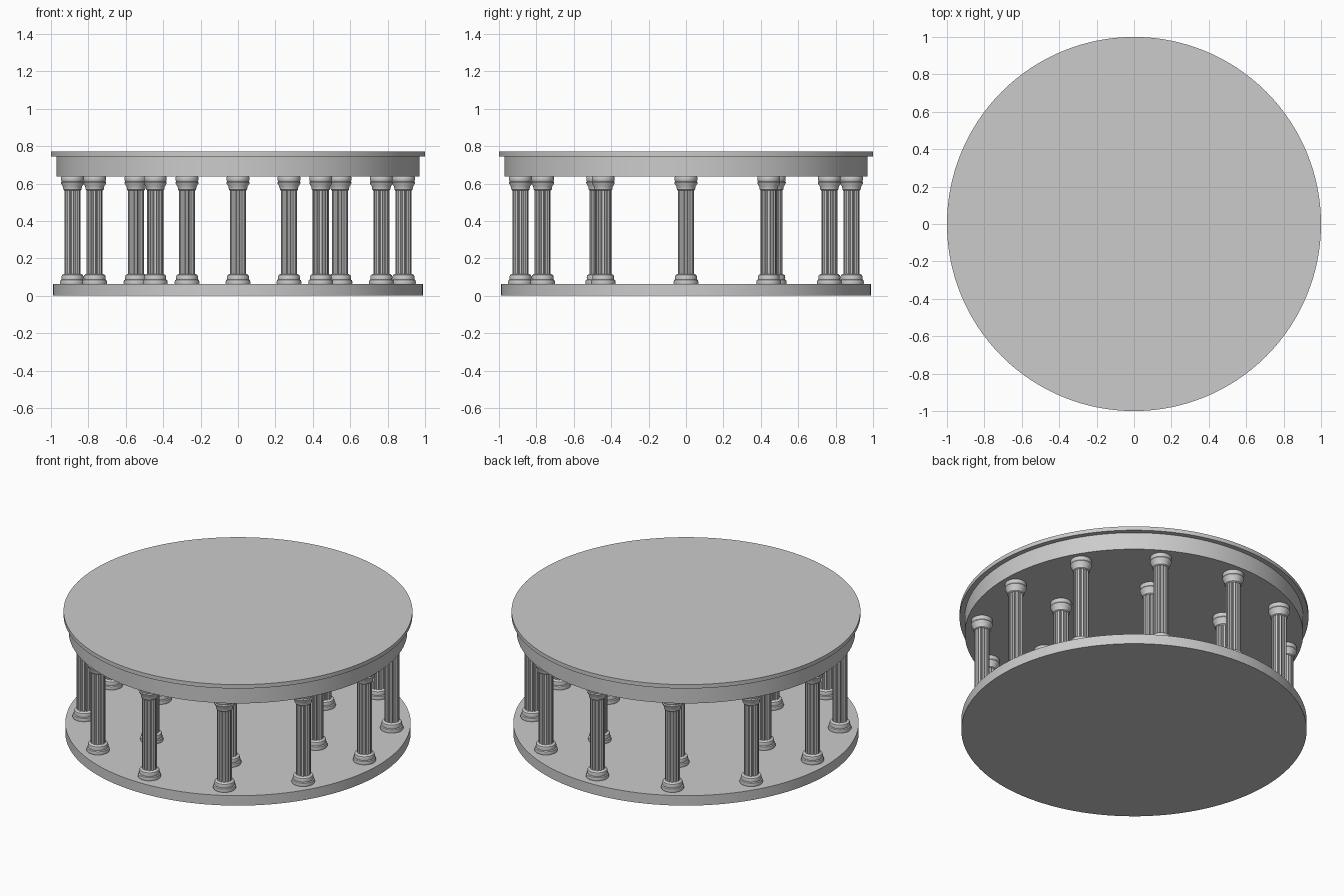
import bpy, bmesh
from math import sin, cos, pi, radians

cube = bpy.data.objects.get("Cube")
if cube:
    bpy.data.objects.remove(cube, do_unlink=True)

stone = bpy.data.materials.new("pale grey stone")
stone.use_nodes = True
GREY = (0.6, 0.6, 0.6, 1)
stone.diffuse_color = GREY
stone.node_tree.nodes["Principled BSDF"].inputs["Base Color"].default_value = GREY


def lathe(bm, profile, sides, flute=0.0):
    """Stack closed rings of (radius, height); flute sinks every other pair of points."""
    rings = []
    for r, z in profile:
        ring = []
        for i in range(sides):
            a = 2 * pi * i / sides
            rr = r - flute if flute and i % 4 == 2 else r
            ring.append(bm.verts.new((rr * cos(a), rr * sin(a), z)))
        rings.append(ring)
    for low, high in zip(rings, rings[1:]):
        for i in range(sides):
            j = (i + 1) % sides
            bm.faces.new((low[i], low[j], high[j], high[i]))
    bm.faces.new(rings[0][::-1])
    bm.faces.new(rings[-1])


def finish(name, bm, angle=35):
    mesh = bpy.data.meshes.new(name)
    bm.to_mesh(mesh)
    bm.free()
    mesh.materials.append(stone)
    obj = bpy.data.objects.new(name, mesh)
    bpy.context.collection.objects.link(obj)
    bpy.ops.object.select_all(action='DESELECT')
    obj.select_set(True)
    bpy.context.view_layer.objects.active = obj
    bpy.ops.object.shade_smooth_by_angle(angle=radians(angle))
    return obj


def disc(name, radius, bottom, top):
    bm = bmesh.new()
    lathe(bm, [(radius, bottom), (radius, top)], 128)
    return finish(name, bm)


# Round floor, entablature drum and overhanging roof slab
disc("floor_slab", 0.99, 0, 0.063)
disc("entablature", 0.97, 0.637, 0.745)
disc("roof_slab", 1.0, 0.745, 0.77)

# One column: moulded base, fluted shaft, flared capital
bm = bmesh.new()
lathe(bm, [(0.064, 0.06), (0.067, 0.07), (0.064, 0.083), (0.058, 0.087),
           (0.059, 0.1), (0.056, 0.11), (0.044, 0.117)], 32)
lathe(bm, [(0.043, 0.113), (0.043, 0.57)], 48, flute=0.007)
lathe(bm, [(0.044, 0.563), (0.049, 0.568), (0.05, 0.582), (0.06, 0.598),
           (0.062, 0.606), (0.058, 0.612), (0.061, 0.618),
           (0.061, 0.634), (0.058, 0.64)], 32)
column = finish("outer_column_1", bm)

# Outer ring of twelve and inner ring of six share the same mesh
for ring, count, radius in (("outer", 12, 0.885), ("inner", 6, 0.545)):
    for k in range(count):
        if ring == "outer" and k == 0:
            obj = column
        else:
            obj = bpy.data.objects.new(f"{ring}_column_{k + 1}", column.data)
            bpy.context.collection.objects.link(obj)
        a = 2 * pi * k / count
        obj.location = (radius * cos(a), radius * sin(a), 0)
        obj.rotation_euler.z = a
